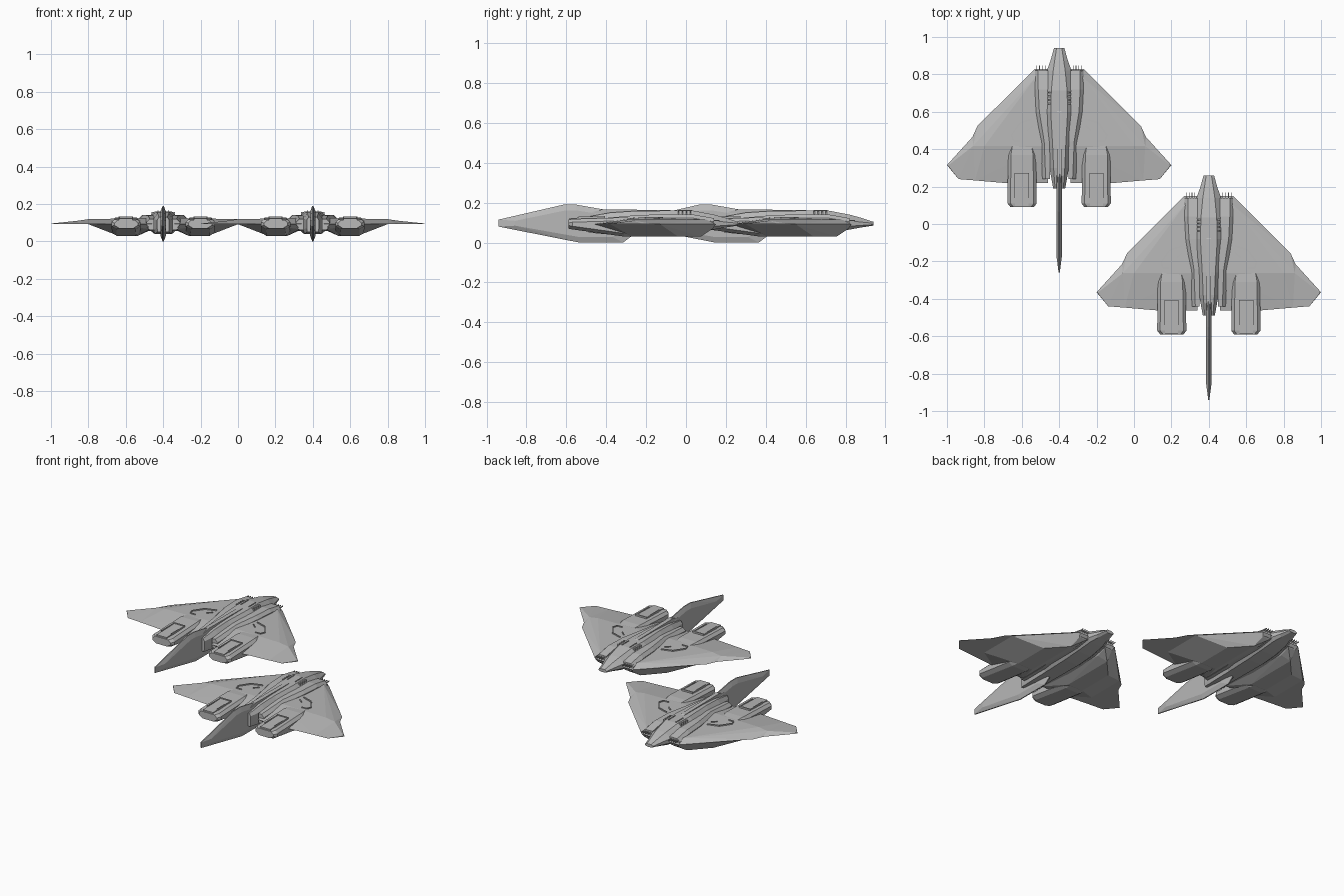
import bpy, bmesh

if "Cube" in bpy.data.objects:
    bpy.data.objects.remove(bpy.data.objects["Cube"])

grey = bpy.data.materials.new("hull_grey")
grey.diffuse_color = (0.48, 0.48, 0.48, 1)
grey.use_nodes = True
grey.node_tree.nodes["Principled BSDF"].inputs["Base Color"].default_value = grey.diffuse_color

SHIPS = [(-0.4, 0.0), (0.4, -0.68)]      # x and y offset of each craft


def place(name, bm):
    """Turn a bmesh into one linked object per craft."""
    bmesh.ops.recalc_face_normals(bm, faces=bm.faces)
    me = bpy.data.meshes.new(name)
    bm.to_mesh(me)
    bm.free()
    me.materials.append(grey)
    for i, (x, y) in enumerate(SHIPS):
        ob = bpy.data.objects.new(f"{name}_{i + 1}", me)
        ob.location = (x, y, 0)
        bpy.context.collection.objects.link(ob)


def add_hull(bm, pts):
    vs = [bm.verts.new(p) for p in pts]
    r = bmesh.ops.convex_hull(bm, input=vs)
    junk = {g for g in r["geom_interior"] + r["geom_unused"]
            if isinstance(g, bmesh.types.BMVert) and g.is_valid and not g.link_faces}
    bmesh.ops.delete(bm, geom=list(junk), context='VERTS')


def hulls(name, solids, mirror=True):
    """Convex solids, repeated on both sides of the centre line."""
    bm = bmesh.new()
    for pts in solids:
        for s in ((1, -1) if mirror else (1,)):
            add_hull(bm, [(s * x, y, z) for x, y, z in pts])
    place(name, bm)


def loft(name, sections, sides=(1,)):
    """Skin matching rings of (x, y, z) points."""
    bm = bmesh.new()
    for s in sides:
        rings = [[bm.verts.new((s * x, y, z)) for x, y, z in sec] for sec in sections]
        n = len(rings[0])
        for a, b in zip(rings, rings[1:]):
            for i in range(n):
                j = (i + 1) % n
                bm.faces.new((a[i], a[j], b[j], b[i]))
        bm.faces.new(rings[0])
        bm.faces.new(rings[-1])
    place(name, bm)


def box(x0, x1, y0, y1, z0, z1):
    return [(x, y, z) for x in (x0, x1) for y in (y0, y1) for z in (z0, z1)]


def strip(p, q, z0, z1, w=0.003):
    """Thin raised line between two plan points."""
    dx, dy = q[0] - p[0], q[1] - p[1]
    l = (dx * dx + dy * dy) ** 0.5
    nx, ny = -dy / l * w, dx / l * w
    return [(a + k * nx, b + k * ny, z) for a, b in (p, q) for k in (1, -1) for z in (z0, z1)]


# central fuselage: y, top half width, top z, side half width, side z high/low, belly width, belly z
body = [
    (0.94, .014, .104, .028, .097, .090, .014, .085),
    (0.875, .024, .125, .046, .103, .086, .030, .075),
    (0.82, .032, .140, .066, .110, .082, .044, .065),
    (0.715, .042, .160, .082, .120, .080, .050, .050),
    (0.60, .045, .160, .088, .120, .075, .050, .042),
    (0.42, .035, .158, .062, .122, .070, .046, .040),
    (0.30, .030, .150, .052, .120, .065, .044, .040),
    (0.19, .022, .130, .032, .115, .070, .030, .050),
]
rings = []
for y, tw, tz, sw, zh, zl, bw, bz in body:
    half = [(tw, y, tz), (sw, y, zh), (sw, y, zl), (bw, y, bz)]
    rings.append(half + [(-x, y, z) for x, y, z in reversed(half)])
loft("fuselage", rings)

# shoulder fairings beside the fuselage
rings = []
for y, xi, xo, zt, zb in ((.82, .06, .13, .122, .075), (.72, .06, .13, .140, .06),
                          (.60, .06, .124, .142, .055), (.44, .05, .098, .138, .055),
                          (.24, .05, .090, .120, .062)):
    rings.append([(xi, y, zt), (xo - .018, y, zt), (xo, y, zt - .018),
                  (xo, y, zb + .015), (xo - .018, y, zb), (xi, y, zb)])
loft("shoulder_fairing", rings, (1, -1))

# wings: inner panel and tip panel, crest line at y = 0.417
Z = 0.092
inner = [(.06, .83, Z), (.13, .83, Z), (.437, .524, Z), (.464, .465, Z), (.45, .233, Z),
         (.276, .218, Z), (.06, .218, Z), (.46, .417, .110), (.40, .417, .119),
         (.06, .417, .125), (.06, .78, .116), (.13, .78, .116)]
tip = [(.464, .465, Z), (.45, .233, Z), (.46, .417, .110), (.6, .315, Z),
       (.595, .312, Z + .004), (.538, .24, Z)]
hulls("wing", [inner, tip])

# faceted underside of each wing root with the sloping intake front
under = [(.07, .83, Z), (.13, .83, Z), (.40, .55, Z), (.40, .30, Z), (.27, .22, Z), (.09, .22, Z),
         (.12, .815, .07), (.07, .815, .07), (.135, .755, .03), (.24, .64, .03), (.24, .41, .03),
         (.135, .41, .03), (.08, .74, .055), (.07, .25, .065)]
hulls("wing_underside", [under])

# engine pods
pod = []
for y, x0, x1, zt, zb in ((.44, .135, .262, .120, .032), (.37, .124, .274, .126, .030),
                          (.11, .120, .276, .118, .066), (.09, .135, .260, .114, .070)):
    c = .016
    pod += [(x0, y, zt - c), (x0 + c, y, zt), (x1 - c, y, zt), (x1, y, zt - c),
            (x0, y, zb + c), (x0 + .025, y, zb), (x1 - .025, y, zb), (x1, y, zb + c)]
hulls("engine_pod", [pod])

# raised pod lid with a rim
lid = [(x, y, z) for x in (.165, .235) for y, z in
       ((.27, .129), (.27, .10), (.095, .123), (.095, .10))]
rim = [strip((.162, .27), (.238, .27), .11, .133, .004)]
rim += [strip((x, .27), (x, .14), .11, .131) for x in (.165, .235)]
hulls("pod_lid", [lid] + rim)

# tail blade: thin outline with a thicker core
prof = [(.30, .160), (.13, .190), (.065, .190), (-.26, .115), (-.26, .080),
        (.145, 0), (.365, 0), (.405, .03)]
blade = [(s * .003, y, z) for y, z in prof for s in (1, -1)]
blade += [(s * .014, .12 + (y - .12) * .78, .095 + (z - .095) * .7) for y, z in prof for s in (1, -1)]
hulls("tail_blade", [blade], False)

# spine ridge running forward from the blade
hulls("spine_ridge", [[(s * .013, y, z) for s in (1, -1) for y, z in
                       ((.62, .150), (.60, .163), (.26, .166), (.20, .150), (.20, .10))]], False)

# wing hatch outline
hatch = [(.142, .562), (.21, .54), (.255, .475), (.245, .445), (.21, .445)]
lines = [strip(p, q, .112, .127) for p, q in zip(hatch, hatch[1:])]
lines += [strip((.142, .525), (.17, .50), .112, .127)]
hulls("wing_hatch", lines)

# small probes on the front of the shoulders
hulls("front_probe", [box(x - .002, x + .002, .80, .848, .108, .114)
                      for x in (.075, .090, .105, .120)])

# vents and fittings behind the cockpit
vents = [box(.035, .062, y, y + .006, .13, .157) for y in (.64, .66, .68, .70)]
vents += [box(.025, .030, .64, .71, .15, .164)]
hulls("cockpit_vent", vents)
